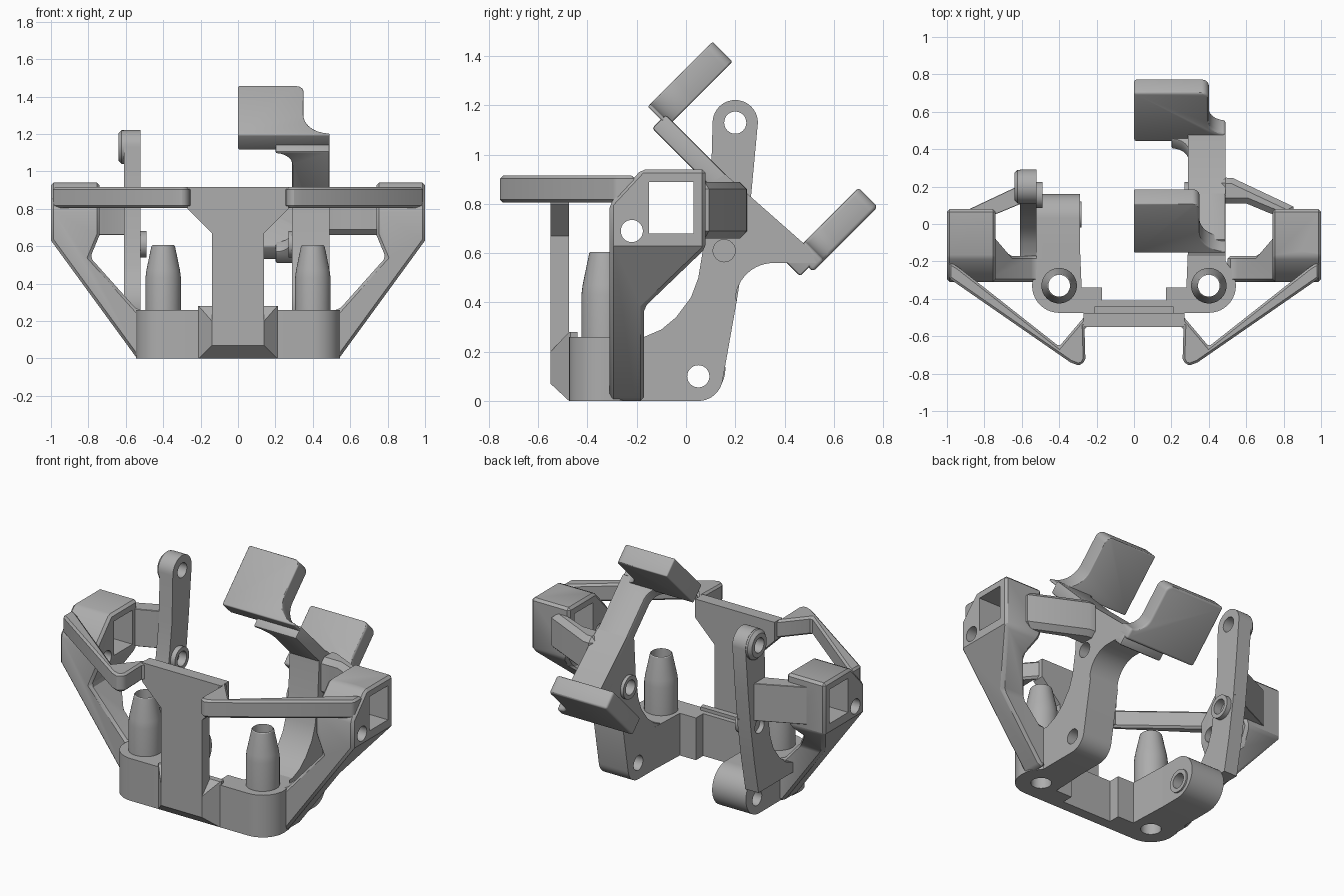
import bpy, bmesh, math
from mathutils import Vector

if "Cube" in bpy.data.objects:
    bpy.data.objects.remove(bpy.data.objects["Cube"])

grey = bpy.data.materials.new("light grey plastic")
grey.use_nodes = True
GREY = (0.42, 0.42, 0.42, 1)
grey.diffuse_color = GREY
grey.node_tree.nodes["Principled BSDF"].inputs["Base Color"].default_value = GREY

# Each frame turns outline coordinates (u, v) and depth w into a point
R2 = math.sqrt(2)
FRAMES = {
    "x": lambda u, v, w: (w, u, v),                           # side profile
    "y": lambda u, v, w: (u, w, v),                           # front profile
    "z": lambda u, v, w: (u, v, w),                           # plan
    "paddle": lambda u, v, w: (u, (v - w) / R2, (v + w) / R2),
    "neck": lambda u, v, w: (u, (w - v) / R2, (w + v) / R2),
}


def prism(name, pts, frame, lo, hi):
    f = FRAMES[frame]
    bm = bmesh.new()
    a = [bm.verts.new(f(u, v, lo)) for u, v in pts]
    b = [bm.verts.new(f(u, v, hi)) for u, v in pts]
    bm.faces.new(a)
    bm.faces.new(b)
    for i in range(len(a)):
        j = (i + 1) % len(a)
        bm.faces.new((a[i], a[j], b[j], b[i]))
    bmesh.ops.recalc_face_normals(bm, faces=bm.faces)
    mesh = bpy.data.meshes.new(name)
    bm.to_mesh(mesh)
    bm.free()
    mesh.materials.append(grey)
    ob = bpy.data.objects.new(name, mesh)
    bpy.context.collection.objects.link(ob)
    return ob


def arc(cx, cy, r, start, end, n=10):
    angles = [math.radians(start + (end - start) * i / n) for i in range(n + 1)]
    return [(cx + r * math.cos(t), cy + r * math.sin(t)) for t in angles]


def disc(name, centre, r, frame, lo, hi):
    return prism(name, arc(*centre, r, 0, 348.75, 31), frame, lo, hi)


def flip(pts):
    return [(-u, v) for u, v in reversed(pts)]


def apply(ob, kind, **settings):
    mod = ob.modifiers.new(kind.lower(), kind)
    for key, value in settings.items():
        setattr(mod, key, value)
    bpy.context.view_layer.objects.active = ob
    bpy.ops.object.modifier_apply(modifier=mod.name)


def combine(ob, other, operation):
    apply(ob, "BOOLEAN", operation=operation, object=other, solver="EXACT")
    bpy.data.objects.remove(other)


def chamfer(ob, width, segments=1):
    apply(ob, "BEVEL", width=width, segments=segments,
          limit_method="ANGLE", angle_limit=math.radians(40))


def hole(ob, centre, r, frame, lo, hi):
    combine(ob, disc("cutter", centre, r, frame, lo, hi), "DIFFERENCE")


LUG, MID, TOP = (0.05, 0.10), (0.155, 0.61), (0.20, 1.13)
POST = (0.40, -0.33)

# Base plate with rounded front corners and stepped back edge
half = [(0.40, -0.475)] + arc(*POST, 0.145, -90, 0)
half += [(0.54, -0.27), (0.49, -0.2), (0.49, -0.1), (0.29, -0.1),
         (0.28, -0.34), (0.17, -0.34), (0.17, -0.41)]
base = prism("base_plate", half + flip(half), "z", 0, 0.26)

# Hollow tapered posts
for s, side in ((1, "left"), (-1, "right")):
    c = (s * POST[0], POST[1])
    hole(base, c, 0.058, "z", -0.1, 0.5)
    bm = bmesh.new()
    outline = [(0.058, 0.2), (0.095, 0.2), (0.095, 0.43), (0.09, 0.47),
               (0.063, 0.60), (0.058, 0.605)]
    ring = [bm.verts.new((r, 0, z)) for r, z in outline]
    edges = [bm.edges.new((ring[i], ring[(i + 1) % 6])) for i in range(6)]
    bmesh.ops.spin(bm, geom=ring + edges, axis=(0, 0, 1), cent=(0, 0, 0),
                   angle=math.tau, steps=32, use_merge=True)
    bmesh.ops.remove_doubles(bm, verts=bm.verts, dist=0.0005)
    bmesh.ops.translate(bm, verts=bm.verts, vec=Vector((*c, 0)))
    bmesh.ops.recalc_face_normals(bm, faces=bm.faces)
    mesh = bpy.data.meshes.new("post")
    bm.to_mesh(mesh)
    bm.free()
    mesh.materials.append(grey)
    bpy.context.collection.objects.link(bpy.data.objects.new(side + "_post", mesh))

# Front stem and its sloped foot
half = [(0.14, 0.1), (0.14, 0.67), (0.27, 0.80), (0.27, 0.915)]
prism("front_stem", half + flip(half), "y", -0.55, -0.475)
half = [(0.14, -0.55), (0.215, -0.47), (0.21, -0.44)]
foot = prism("stem_foot", half + flip(half), "z", 0, 0.3)
combine(foot, prism("cutter", [(-0.55, 0.07), (-0.475, 0), (-0.44, 0), (-0.44, 0.28),
                               (-0.475, 0.28), (-0.55, 0.2)], "x", -0.5, 0.5), "INTERSECT")

# Front rail bent around to both sides
half = [(0.265, -0.55), (0.26, -0.72), (0.275, -0.75), (0.30, -0.755), (0.34, -0.74),
        (0.99, -0.29), (0.99, -0.2), (0.94, -0.23), (0.40, -0.655), (0.25, -0.478)]
rail = prism("front_rail", half + flip(half), "z", 0.805, 0.915)
chamfer(rail, 0.012)

# Side brackets: square socket on a slanted strut
front = [(0.5, 0), (0.54, 0), (1, 0.63), (1, 0.94), (0.74, 0.94),
         (0.74, 0.66), (0.79, 0.54), (0.54, 0.26), (0.5, 0.26)]
profile = [(-0.31, 0), (-0.17, 0), (-0.17, 0.38), (0.08, 0.62), (0.08, 0.94),
           (-0.18, 0.94), (-0.31, 0.80)]
window = [(-0.15, 0.68), (0.03, 0.68), (0.03, 0.89), (-0.15, 0.89)]
for s, side in ((1, "left"), (-1, "right")):
    pts = front if s > 0 else flip(front)
    bracket = prism(side + "_bracket", pts, "y", -0.4, 0.2)
    combine(bracket, prism("cutter", profile, "x", -1.2, 1.2), "INTERSECT")
    chamfer(bracket, 0.022)
    combine(bracket, prism("cutter", window, "x", -1.2, 1.2), "DIFFERENCE")
    hole(bracket, (-0.22, 0.69), 0.045, "x", -1.2, 1.2)
    # Rear brace from socket to arm
    root = 0.46 if s > 0 else 0.53
    pts = [(root, 0.25), (0.53, 0.245), (0.88, 0.08), (0.80, 0.03), (0.72, 0.06),
           (0.60, 0.11), (root, 0.11)]
    brace = prism(side + "_brace", pts if s > 0 else flip(pts), "z", 0.66, 0.89)
    chamfer(brace, 0.03)

# Left arm: curved web rising from the base
front_curve = [(0.09, 0.88), (0.075, 0.65), (0.05, 0.50), (0.02, 0.42),
               (-0.04, 0.34), (-0.10, 0.29), (-0.17, 0.26)]
web = [(-0.17, 0)] + arc(0.05, 0.10, 0.10, -90, -10) + [(0.205, 0.40)]
web += arc(0.355, 0.405, 0.155, 170, 95) + [(0.53, 0.56), (0.50, 0.62), (0.16, 0.92)]
arm = prism("left_arm", web + front_curve, "x", 0.29, 0.49)
combine(arm, disc("boss", MID, 0.07, "x", 0.27, 0.4), "UNION")
for c in (LUG, MID):
    hole(arm, c, 0.045, "x", 0.2, 0.6)

# Diagonal neck, flared towards the paddles
neck = [(0.49, 0.03), (0.49, 0.88)] + [(0.20, 0.88)]
neck += arc(0.20, 0.77, 0.09, 90, 0) + arc(0.20, 0.21, 0.09, 0, -90) + [(0.20, 0.03)]
chamfer(prism("arm_neck", neck, "neck", 0.686, 0.764), 0.012, 2)

# Upper and lower paddles
for name, x, lo, hi in (("upper_paddle", 0.35, 0.841, 0.955), ("lower_paddle", 0.40, 0.007, 0.117)):
    pts = [(0, 0.735), (0, 1.108)] + arc(x - 0.04, 1.068, 0.04, 90, 0)
    pts += arc(0.49, 0.89, 0.49 - x, 180, 270) + [(0.49, 0.735)]
    chamfer(prism(name, pts, "paddle", lo, hi), 0.018, 3)

# Right lug: low rounded block
lug = prism("right_lug", [(-0.25, 0)] + arc(0.03, 0.13, 0.13, -90, 90, 20) + [(-0.25, 0.26)],
            "x", -0.52, -0.29)
combine(lug, disc("boss", LUG, 0.07, "x", -0.4, -0.28), "UNION")
hole(lug, LUG, 0.045, "x", -0.8, 0)

# Right arm: thin upright plate with bosses
plate = [(-0.17, 0.20), (0.165, 0.20), (0.205, 0.40), (0.24, 0.62), (0.265, 0.84)]
plate += arc(*TOP, 0.092, 0, 180, 20) + [(0.10, 0.84)] + front_curve[1:]
arm = prism("right_arm", plate, "x", -0.61, -0.52)
top_boss = disc("boss", TOP, 0.09, "x", -0.64, -0.55)
chamfer(top_boss, 0.018)
combine(arm, top_boss, "UNION")
combine(arm, disc("boss", MID, 0.07, "x", -0.56, -0.49), "UNION")
hole(arm, TOP, 0.045, "x", -0.8, 0)
hole(arm, MID, 0.045, "x", -0.8, -0.58)
hole(arm, MID, 0.045, "x", -0.54, -0.4)

# Smooth the round surfaces, keep the edges sharp
for ob in bpy.context.scene.objects:
    if ob.type == "MESH":
        bpy.ops.object.select_all(action="DESELECT")
        ob.select_set(True)
        bpy.context.view_layer.objects.active = ob
        bpy.ops.object.shade_smooth_by_angle(angle=math.radians(30))
